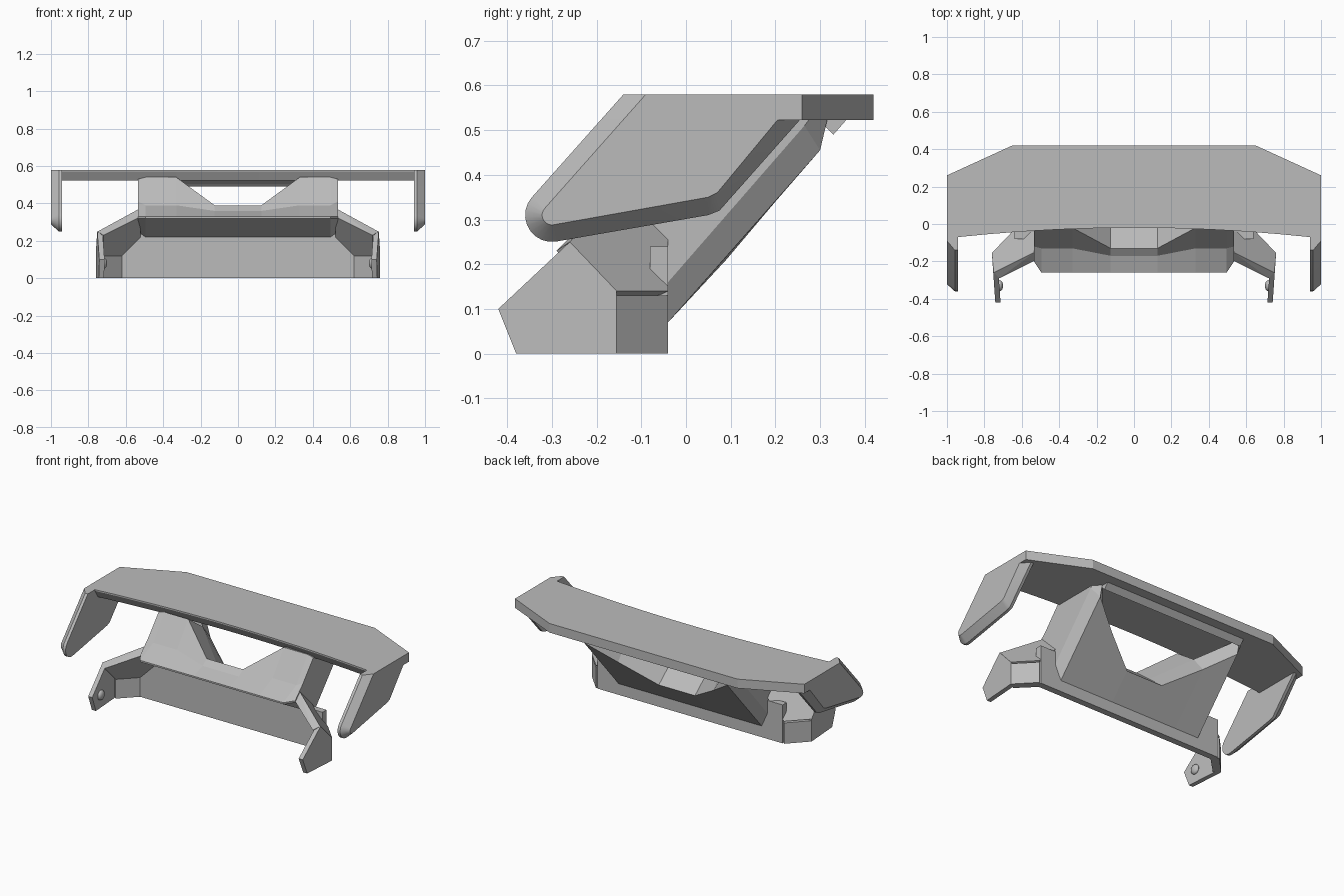
import bpy, bmesh, math

cube = bpy.data.objects.get("Cube")
if cube:
    bpy.data.objects.remove(cube, do_unlink=True)

grey = bpy.data.materials.new("plain_grey")
grey.use_nodes = True
colour = (0.5, 0.5, 0.5, 1)
grey.diffuse_color = colour
grey.node_tree.nodes["Principled BSDF"].inputs["Base Color"].default_value = colour


def finish(name, bm, mirror=False, smooth=False):
    """Turn a bmesh into a named object, optionally mirrored across x."""
    bmesh.ops.recalc_face_normals(bm, faces=bm.faces)
    mesh = bpy.data.meshes.new(name)
    bm.to_mesh(mesh)
    bm.free()
    mesh.materials.append(grey)
    ob = bpy.data.objects.new(name, mesh)
    bpy.context.collection.objects.link(ob)
    if smooth:
        bpy.ops.object.select_all(action='DESELECT')
        ob.select_set(True)
        bpy.context.view_layer.objects.active = ob
        bpy.ops.object.shade_smooth_by_angle(angle=math.radians(30))
    if mirror:
        mod = ob.modifiers.new("mirror", 'MIRROR')
        mod.use_mirror_merge = False
    return ob


def loft(name, stations, **kw):
    """Skin side profiles (y, z) placed at increasing x."""
    bm = bmesh.new()
    rings = [[bm.verts.new((x, y, z)) for y, z in pts] for x, pts in stations]
    for a, b in zip(rings, rings[1:]):
        for i in range(len(a)):
            j = (i + 1) % len(a)
            bm.faces.new((a[i], a[j], b[j], b[i]))
    bm.faces.new(rings[0])
    bm.faces.new(rings[-1])
    return finish(name, bm, **kw)


def hull(name, points, **kw):
    """Convex solid around a few corner points."""
    bm = bmesh.new()
    for p in points:
        bm.verts.new(p)
    bmesh.ops.convex_hull(bm, input=bm.verts)
    bmesh.ops.dissolve_limit(bm, angle_limit=0.03, verts=bm.verts, edges=bm.edges)
    return finish(name, bm, **kw)


# Top wing: curved front edge, cut rear corners
def wing_profile(x):
    front = -0.02 - 0.05 * (x / 0.94) ** 2
    rear = 0.42 - 0.16 * max(0, (abs(x) - 0.65) / 0.35)
    return [(front, 0.58), (front, 0.572), (front + 0.03, 0.523), (rear, 0.523), (rear, 0.58)]


half = [0.11, 0.22, 0.33, 0.44, 0.55, 0.65, 0.8, 0.94, 1]
xs = [-x for x in reversed(half)] + [0] + half
loft("top_wing", [(x, wing_profile(x)) for x in xs])


# End fins: rounded nose, outer edge bevelled
def fin_profile(top, radius, tail):
    nose = []
    for i in range(10):
        a = math.radians(138 + 142 * i / 9)
        nose.append((-0.3 + radius * math.cos(a), 0.31 + radius * math.sin(a)))
    return [(top, 0.58)] + nose + tail


wide = fin_profile(-0.14, 0.06, [(0.05, 0.31), (0.075, 0.32), (0.255, 0.523), (0.255, 0.58)])
slim = fin_profile(-0.09, 0.022, [(0.05, 0.35), (0.07, 0.36), (0.205, 0.523), (0.205, 0.58)])
loft("end_fin", [(0.94, wide), (0.958, wide), (1, slim)], mirror=True, smooth=True)

# Leaning upright with a flared notch
lower = [(-0.04, 0.07), (-0.08, 0.22), (-0.26, 0.32), (-0.26, 0.33)]
middle = lower + [(-0.17, 0.36), (-0.13, 0.39), (-0.02, 0.3), (0.09, 0.21)]
shoulder = lower + [(-0.13, 0.39), (-0.02, 0.54), (0.12, 0.44), (0.2, 0.34)]
leg = lower + [(-0.13, 0.39), (-0.02, 0.54), (0.32, 0.54), (0.3, 0.455)]
flank = [(-0.04, 0.16), (-0.08, 0.25), (-0.2, 0.32), (-0.2, 0.33),
         (-0.12, 0.41), (-0.02, 0.53), (0.28, 0.53), (0.265, 0.51)]
side = [(0.125, middle), (0.33, shoulder), (0.495, leg), (0.535, flank)]
loft("upright", [(-x, p) for x, p in reversed(side)] + side)

# Cross bar beneath the wing
bar = [(0.28, 0.53), (0.315, 0.505), (0.33, 0.49), (0.365, 0.53)]
loft("cross_bar", [(-0.49, bar), (0.49, bar)])

# Base wall
wall = [(-0.08, 0), (-0.04, 0), (-0.04, 0.24), (-0.08, 0.24)]
loft("base_wall", [(-0.64, wall), (0.64, wall)])

# Corner post, sloping shoulder plate and front arm on each side
plan = [(0.76, -0.155), (0.65, -0.04), (0.62, -0.08), (0.72, -0.18)]
hull("corner_post", [(x, y, z) for x, y in plan for z in (0, 0.13)], mirror=True)

outer = [(0.76, -0.155, 0.14), (0.65, -0.04, 0.14), (0.53, -0.04, 0.26),
         (0.53, -0.15, 0.37), (0.75, -0.26, 0.25)]
inner = [(0.72, -0.18, 0.12), (0.62, -0.08, 0.12), (0.52, -0.08, 0.22),
         (0.52, -0.19, 0.33), (0.72, -0.29, 0.23)]
hull("shoulder_plate", outer + inner, mirror=True)

arm = [(-0.155, 0), (-0.38, 0), (-0.42, 0.1), (-0.26, 0.25), (-0.155, 0.14)]
hull("front_arm", [(x + 0.07 * (y + 0.155), y, z) for y, z in arm for x in (0.732, 0.76)], mirror=True)

# Round pin inside each arm
bm = bmesh.new()
bmesh.ops.create_uvsphere(bm, u_segments=16, v_segments=10, radius=0.03)
for v in bm.verts:
    v.co.x *= 0.6
bmesh.ops.translate(bm, verts=bm.verts, vec=(0.718, -0.33, 0.08))
finish("arm_pin", bm, mirror=True, smooth=True)
